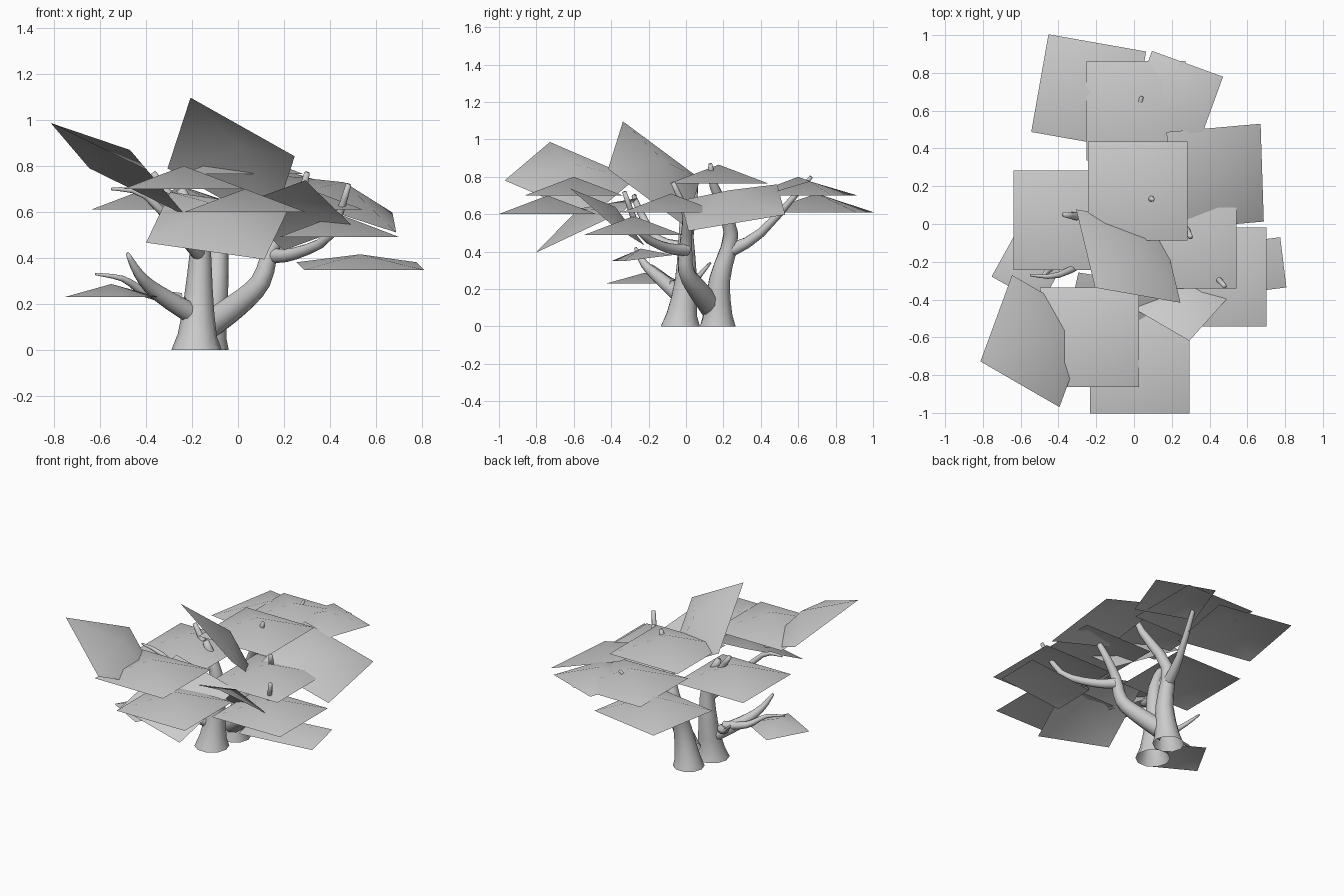
import bpy, bmesh, math
from mathutils import Vector, Euler, geometry

cube = bpy.data.objects.get("Cube")
if cube:
    bpy.data.objects.remove(cube)

SHADE = .6
grey = bpy.data.materials.new("plain_grey")
grey.use_nodes = True
grey.diffuse_color = (SHADE, SHADE, SHADE, 1)
grey.node_tree.nodes["Principled BSDF"].inputs["Base Color"].default_value = grey.diffuse_color


def finish(bm, name):
    mesh = bpy.data.meshes.new(name)
    for face in bm.faces:
        face.smooth = True
    bm.to_mesh(mesh)
    bm.free()
    mesh.materials.append(grey)
    obj = bpy.data.objects.new(name, mesh)
    bpy.context.collection.objects.link(obj)


# Leaf card: a square sheet whose centre bulges into a shallow pyramid
def card(name, centre, side=.525, depth=None, yaw=0, pitch=0, roll=0):
    depth = depth or side
    turn = Euler([math.radians(angle) for angle in (roll, pitch, yaw)])
    corners = [(-side, -depth), (side, -depth), (side, depth), (-side, depth)]
    bm = bmesh.new()

    def place(x, y, z):
        offset = Vector((x, y, z))
        offset.rotate(turn)
        return bm.verts.new(Vector(centre) + offset)

    rim = [place(x / 2, y / 2, 0) for x, y in corners]
    peak = place(0, 0, min(side, depth) * .19)
    for start, end in zip(rim, rim[1:] + rim[:1]):
        bm.faces.new((start, end, peak))
    finish(bm, name)


# Limb: a smooth tapered tube through a few points, with an optional root flare
def limb(name, path, thick, thin, flare=0, sides=10, steps=4):
    knots = [Vector(point) for point in path]
    ends = [knots[0]] + knots + [knots[-1]]
    slopes = [(after - before) / 6 for before, after in zip(ends, ends[2:])]
    line = [knots[0]]
    for a, b, slope_a, slope_b in zip(knots, knots[1:], slopes, slopes[1:]):
        line += geometry.interpolate_bezier(a, a + slope_a, b - slope_b, b, steps)[1:]
    last = len(line) - 1
    bm = bmesh.new()
    rings = []
    for i, point in enumerate(line):
        along = line[min(i + 1, last)] - line[max(i - 1, 0)]
        if flare and i == 0:
            along = Vector((0, 0, 1))
        along.normalize()
        across = Vector((0, 1, .3)).cross(along).normalized()
        t = i / last
        radius = thick + (thin - thick) * t + flare * (1 - t) ** 8
        ring = []
        for k in range(sides):
            angle = math.tau * k / sides
            spoke = across * math.cos(angle) + along.cross(across) * math.sin(angle)
            ring.append(bm.verts.new(point + spoke * radius))
        rings.append(ring)
    for low, high in zip(rings, rings[1:]):
        for k in range(sides):
            bm.faces.new((low[k - 1], low[k], high[k], high[k - 1]))
    bm.faces.new(rings[-1])
    finish(bm, name)


# Level foliage
card("leaf_top_middle", centre=(.02, .175, .765))
card("leaf_back_middle", centre=(.01, .6, .7))
card("leaf_back_left", centre=(.215, .66, .7), side=.4, yaw=-20)
card("leaf_back_right", centre=(-.24, .7, .61), yaw=-10)
card("leaf_front_upper", centre=(-.235, -.6, .7))
card("leaf_front_lower", centre=(.03, -.74, .6))
card("leaf_right", centre=(-.375, .02, .61))
card("leaf_left", centre=(.28, -.08, .61))
card("leaf_left_low", centre=(.44, -.28, .49))
card("leaf_small_low", centre=(-.55, -.22, .23), side=.3, yaw=-29)

# Tilted foliage
card("leaf_tilt_front_right", centre=(-.52, -.62, .785), yaw=-30, pitch=23, roll=-24)
card("leaf_tilt_top", centre=(-.03, -.17, .815), yaw=-10, pitch=29, roll=-42)
card("leaf_tilt_left", centre=(.43, .25, .635), yaw=5, pitch=18, roll=10)
card("leaf_tilt_front", centre=(-.09, -.53, .54), yaw=-9, pitch=8, roll=25)
card("leaf_tilt_small", centre=(.245, -.42, .585), side=.36, yaw=48, pitch=33, roll=-21)
card("leaf_narrow_left", centre=(.53, -.235, .365), depth=.27, yaw=7, roll=7)

# Trunks
limb("front_trunk", path=[(-.18, -.03, 0), (-.17, 0, .25), (-.17, 0, .5), (-.25, 0, .7)],
     thick=.08, thin=.02, flare=.03)
limb("back_trunk", path=[(-.14, .17, 0), (-.1, .18, .25), (-.07, .24, .5), (.06, .15, .75), (.1, .13, .87)],
     thick=.07, thin=.01, flare=.03)

# Main branches
limb("back_branch", path=[(-.09, .22, .4), (-.04, .4, .5), (.04, .67, .8)],
     thick=.04, thin=.01)
limb("left_branch", path=[(-.14, .14, .1), (0, .06, .2), (.1, 0, .3), (.15, 0, .45), (.25, 0, .6), (.3, -.07, .77)],
     thick=.065, thin=.012)
limb("left_front_branch", path=[(.15, 0, .41), (.25, -.1, .42), (.4, -.24, .5), (.48, -.33, .72)],
     thick=.035, thin=.012)
limb("right_branch", path=[(-.17, 0, .48), (-.25, .03, .6), (-.37, .05, .77)],
     thick=.04, thin=.014)
limb("front_branch", path=[(-.17, 0, .42), (-.22, -.16, .47), (-.4, -.27, .67), (-.55, -.27, .7)],
     thick=.035, thin=.006)

# Low bare twigs
limb("low_branch", path=[(-.17, 0, .14), (-.35, -.13, .25), (-.43, -.22, .33), (-.48, -.27, .42)],
     thick=.05, thin=.008)
limb("low_side_twig", path=[(-.25, -.06, .22), (-.4, -.1, .25), (-.5, -.17, .31), (-.62, -.2, .33)],
     thick=.03, thin=.005)
limb("low_back_twig", path=[(-.24, -.04, .2), (-.33, .04, .24), (-.43, .13, .34)],
     thick=.03, thin=.006)
